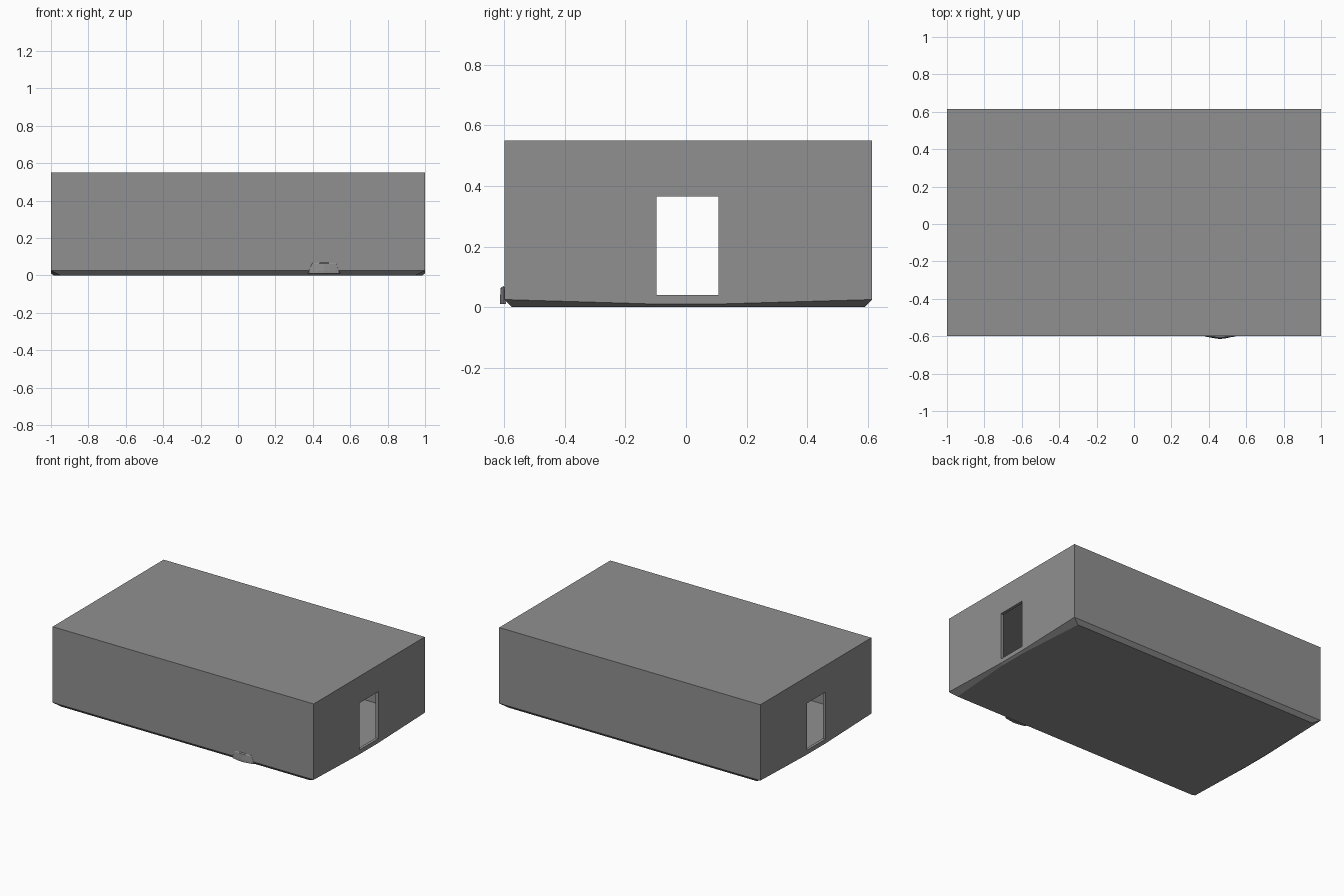
import bpy, bmesh

if "Cube" in bpy.data.objects:
    bpy.data.objects.remove(bpy.data.objects["Cube"])

# single flat colour
grey = bpy.data.materials.new("mid_grey")
grey.diffuse_color = (0.28, 0.28, 0.28, 1)
grey.use_nodes = True
grey.node_tree.nodes["Principled BSDF"].inputs["Base Color"].default_value = grey.diffuse_color


def loft(name, rings):
    """Closed solid through rings that have equal point counts."""
    bm = bmesh.new()
    loops = [[bm.verts.new(p) for p in ring] for ring in rings]
    n = len(loops[0])
    for a, b in zip(loops, loops[1:]):
        for i in range(n):
            j = (i + 1) % n
            bm.faces.new((a[i], a[j], b[j], b[i]))
    bm.faces.new(loops[0][::-1])
    bm.faces.new(loops[-1])
    bmesh.ops.recalc_face_normals(bm, faces=bm.faces)
    me = bpy.data.meshes.new(name)
    bm.to_mesh(me)
    bm.free()
    me.materials.append(grey)
    ob = bpy.data.objects.new(name, me)
    bpy.context.collection.objects.link(ob)
    return ob


def block(name, lo, hi):
    (x0, y0, z0), (x1, y1, z1) = lo, hi
    return loft(name, [[(x0, y0, z), (x1, y0, z), (x1, y1, z), (x0, y1, z)]
                       for z in (z0, z1)])


def outline(half):
    """Mirror the right-hand end of an outline to the left."""
    return half + [(-x, y, z) for x, y, z in reversed(half)]


# case body: bevelled underside, the bevel shrinking mid-way along each end
bottom = outline([(0.95, -0.575, 0), (0.985, -0.1, 0), (0.985, 0.1, 0), (0.95, 0.59, 0)])
rim = outline([(1, -0.6, 0.025), (1, -0.1, 0.01), (1, 0.1, 0.01), (1, 0.615, 0.025)])
top = [(x, y, 0.55) for x, y, z in rim]
body = loft("case_body", [bottom, rim, top])

# hollow inside, and window through both ends
cavity = block("cavity_cutter", (-0.98, -0.55, 0.02), (0.98, 0.565, 0.40))
window = block("window_cutter", (-1.2, -0.097, 0.04), (1.2, 0.107, 0.365))
for cutter in (cavity, window):
    mod = body.modifiers.new(cutter.name, 'BOOLEAN')
    mod.operation = 'DIFFERENCE'
    mod.solver = 'EXACT'
    mod.object = cutter
    cutter.hide_render = True
    cutter.hide_set(True)

# small thumb catch on the front
def catch_ring(w, depth, z, arch):
    return [(0.46 - w, -0.595, z), (0.46 - w * 0.95, -0.601, z),
            (0.46 - w * 0.4, -0.6 - depth * 0.7, z + arch * 0.7),
            (0.46, -0.6 - depth, z + arch),
            (0.46 + w * 0.4, -0.6 - depth * 0.7, z + arch * 0.7),
            (0.46 + w * 0.95, -0.601, z), (0.46 + w, -0.595, z)]


loft("front_catch", [catch_ring(0.085, 0.014, 0.01, 0),
                     catch_ring(0.083, 0.015, 0.025, 0),
                     catch_ring(0.07, 0.012, 0.058, 0.006),
                     catch_ring(0.062, 0.004, 0.066, 0.003)])
